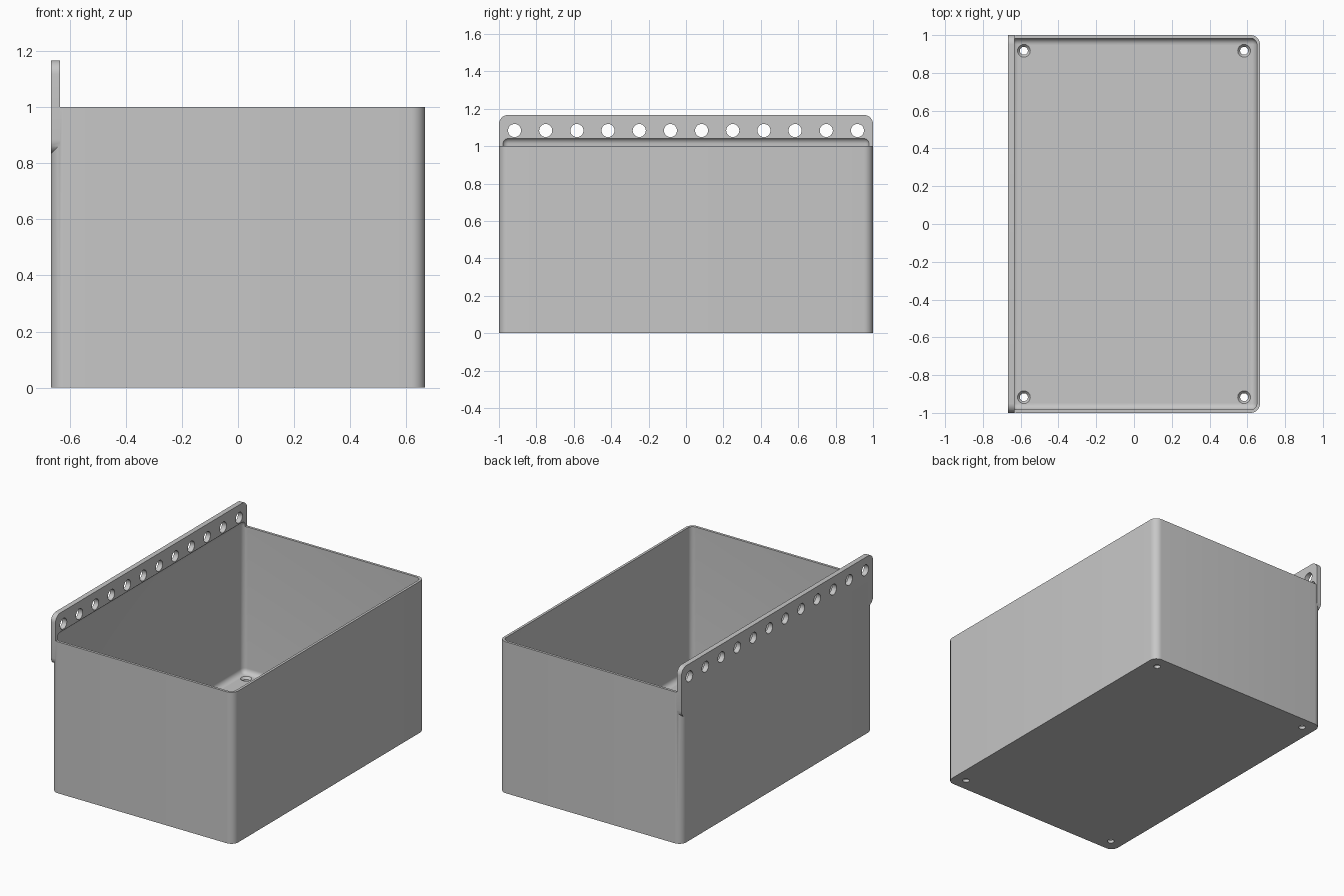
import bpy, bmesh, math
from mathutils import Matrix, Vector

old = bpy.data.objects.get("Cube")
if old:
    bpy.data.objects.remove(old, do_unlink=True)

# Main sizes
HX, HY, H = 0.667, 1.0, 1.0        # half width, half depth, bin height
WALL, FLOOR, RAIL = 0.0167, 0.0333, 0.0333
RADIUS = 0.05

grey = bpy.data.materials.new("plain grey")
grey.use_nodes = True
colour = (0.57, 0.57, 0.57, 1)
grey.diffuse_color = colour
grey.node_tree.nodes["Principled BSDF"].inputs["Base Color"].default_value = colour


def make_object(name, bm):
    mesh = bpy.data.meshes.new(name)
    bmesh.ops.recalc_face_normals(bm, faces=bm.faces)
    bm.to_mesh(mesh)
    bm.free()
    mesh.materials.append(grey)
    obj = bpy.data.objects.new(name, mesh)
    bpy.context.collection.objects.link(obj)
    return obj


def rounded_box(name, low, high, radius, axis=None, segments=8):
    """Box with all edges rounded, or only those running along one axis."""
    low, high = Vector(low), Vector(high)
    bm = bmesh.new()
    bmesh.ops.create_cube(bm, size=1)
    for v in bm.verts:
        v.co = (low + high) / 2 + v.co * (high - low)
    edges = [e for e in bm.edges if axis is None
             or abs((e.verts[0].co - e.verts[1].co).normalized()[axis]) > 0.9]
    bmesh.ops.bevel(bm, geom=edges, offset=radius, offset_type='OFFSET',
                    segments=segments, profile=0.5, affect='EDGES')
    return make_object(name, bm)


def add_cone(bm, centre, r1, r2, depth, turn=Matrix()):
    bmesh.ops.create_cone(bm, cap_ends=True, segments=32, radius1=r1, radius2=r2,
                          depth=depth, matrix=Matrix.Translation(centre) @ turn)


def combine(target, tool, operation):
    """Apply a boolean and discard the tool."""
    mod = target.modifiers.new(operation.lower(), 'BOOLEAN')
    mod.operation, mod.solver, mod.object = operation, 'EXACT', tool
    bpy.ops.object.select_all(action='DESELECT')
    bpy.context.view_layer.objects.active = target
    target.select_set(True)
    bpy.ops.object.modifier_apply(modifier=mod.name)
    bpy.data.objects.remove(tool, do_unlink=True)


# Bin body joined with the rounded hanging rail
storage_bin = rounded_box("storage_bin", (-HX, -HY, 0), (HX, HY, H), RADIUS, axis=2)
rail = rounded_box("hanging_rail", (-HX, -HY, 0.833), (-HX + RAIL, HY, 1.167),
                   RADIUS, axis=0)
combine(storage_bin, rail, 'UNION')

# Hollow inside, rounded on every edge
cavity = rounded_box("cavity", (-HX + WALL, -HY + WALL, FLOOR),
                     (HX - WALL, HY - WALL, 1.045), 2 * WALL)
combine(storage_bin, cavity, 'DIFFERENCE')

# Row of hanging holes along the rail
bm = bmesh.new()
sideways = Matrix.Rotation(math.pi / 2, 4, 'Y')
for i in range(12):
    y = (i - 5.5) / 6
    add_cone(bm, (-HX + RAIL / 2, y, 1.0833), 0.035, 0.035, 0.1, sideways)
combine(storage_bin, make_object("rail_holes", bm), 'DIFFERENCE')

# Countersunk screw holes in the floor corners: bore first, then the flare
for r1, r2, z, depth in ((0.021, 0.021, 0.02, 0.1),
                         (0.02, 0.0355, FLOOR - 0.007, 0.018)):
    bm = bmesh.new()
    for sx in (-1, 1):
        for sy in (-1, 1):
            add_cone(bm, (sx * 0.583, sy * 0.917, z), r1, r2, depth)
    combine(storage_bin, make_object("screw_holes", bm), 'DIFFERENCE')

# Smooth rounded corners, crisp edges
bpy.ops.object.select_all(action='DESELECT')
storage_bin.select_set(True)
bpy.context.view_layer.objects.active = storage_bin
bpy.ops.object.shade_smooth_by_angle(angle=math.radians(30))
